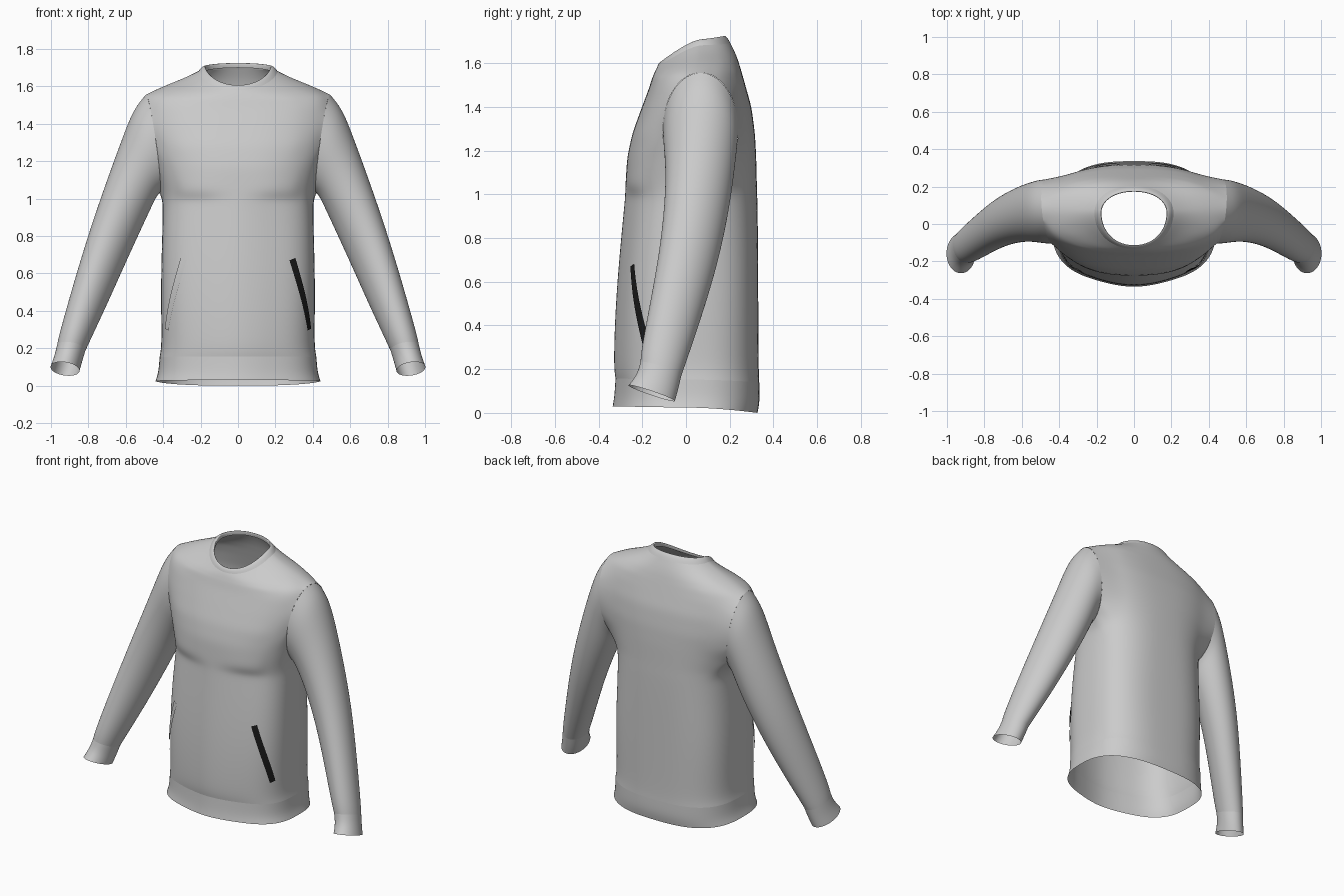
import bpy, bmesh
from math import sin, cos, pi, exp, copysign, atan2

if "Cube" in bpy.data.objects:
    bpy.data.objects.remove(bpy.data.objects["Cube"])


def make(name, verts, faces, levels=2, mirror=False):
    me = bpy.data.meshes.new(name)
    me.from_pydata(verts, [], faces)
    for p in me.polygons:
        p.use_smooth = True
    ob = bpy.data.objects.new(name, me)
    bpy.context.collection.objects.link(ob)
    if mirror:
        ob.modifiers.new("Mirror", 'MIRROR')
    if levels:
        s = ob.modifiers.new("Subsurf", 'SUBSURF')
        s.levels = s.render_levels = levels
    return ob


def loft(name, rings, **kw):
    n = len(rings[0])
    verts = [v for r in rings for v in r]
    faces = [(k * n + i, k * n + (i + 1) % n, (k + 1) * n + (i + 1) % n, (k + 1) * n + i)
             for k in range(len(rings) - 1) for i in range(n)]
    return make(name, verts, faces, **kw)


def spow(v, p):
    return copysign(abs(v) ** p, v)


def body_ring(w, ys, zs, yf, zf, yb, zb, n, count=44):
    # rounded cross-section given by its side, front and back points
    pts = []
    ridge = 0.03 if zs < 1.0 else 0.0
    for i in range(count):
        t = 2 * pi * i / count
        c, s = spow(cos(t), 2 / n), spow(sin(t), 2 / n)
        x = w * c
        if s > 0:
            y, ze = ys + (yb - ys) * s, zb
        else:
            y, ze = ys + (ys - yf - ridge) * s, zf
            y -= ridge * exp(-(x / 0.15) ** 2)
        pts.append((x, y, zs + (ze - zs) * abs(sin(t)) ** 1.25))
    return pts


def sleeve_point(r, t):
    # ellipse between an outer and inner point, tilted front to back
    xo, zo, xi, zi, yf, yb, tilt, lean = r
    c, s = cos(t), sin(t)
    return ((xo + xi) / 2 + (xo - xi) / 2 * c + lean * s,
            (yf + yb) / 2 + (yb - yf) / 2 * s,
            (zo + zi) / 2 + (zo - zi) / 2 * c + tilt * s)


def sleeve_ring(r, count=28):
    return [sleeve_point(r, 2 * pi * i / count) for i in range(count)]


# half width, side y, side z, front y, front z, back y, back z, roundness
hem = [
    (.442, 0, .025, -.340, .03, .328, .0, 2.7),
    (.426, 0, .07, -.332, .075, .339, .055, 2.7),
    (.420, 0, .153, -.327, .157, .336, .14, 2.8),
]
torso = [
    hem[-1],
    (.409, 0, .21, -.335, .21, .333, .2, 2.8),
    (.412, 0, .40, -.331, .40, .332, .40, 2.9),
    (.412, 0, .60, -.319, .60, .331, .60, 2.9),
    (.406, 0, .80, -.301, .80, .330, .80, 2.8),
    (.402, .02, .95, -.286, .95, .328, .95, 2.7),
    (.410, .04, 1.04, -.278, 1.04, .325, 1.04, 2.6),
    (.462, .06, 1.17, -.270, 1.17, .322, 1.17, 2.4),
    (.505, .06, 1.28, -.246, 1.28, .316, 1.28, 2.4),
    (.522, .06, 1.40, -.206, 1.39, .300, 1.40, 2.4),
    (.520, .06, 1.50, -.172, 1.48, .272, 1.50, 2.4),
    (.490, .06, 1.565, -.156, 1.53, .255, 1.56, 2.3),
    (.380, .06, 1.612, -.146, 1.555, .240, 1.61, 2.2),
    (.280, .06, 1.648, -.139, 1.570, .225, 1.65, 2.1),
    (.212, .06, 1.682, -.133, 1.580, .205, 1.69, 2.1),
]
collar = [
    torso[-1],
    (.192, .06, 1.706, -.126, 1.600, .190, 1.718, 2.1),
    (.172, .06, 1.714, -.111, 1.612, .170, 1.732, 2.1),
    (.176, .06, 1.680, -.116, 1.588, .175, 1.700, 2.1),
]

# outer x, outer z, inner x, inner z, front y, back y, tilt, lean
sleeve = [
    (.492, 1.558, .418, 1.03, -.107, .240, 0, .018),
    (.558, 1.482, .436, 1.01, -.104, .236, 0, .012),
    (.617, 1.33, .455, .97, -.096, .226, 0, .005),
    (.694, 1.12, .502, .87, -.094, .205, -.02, 0),
    (.794, .83, .600, .66, -.114, .152, -.04, 0),
    (.884, .53, .699, .44, -.158, .070, -.05, 0),
    (.957, .27, .788, .25, -.204, -.003, -.04, 0),
    (.968, .215, .815, .19, -.209, -.020, -.03, 0),
]
cuff = [
    sleeve[-1],
    (.982, .155, .835, .125, -.224, -.036, -.035, 0),
    (1.003, .10, .847, .08, -.264, -.050, -.036, 0),
]

# finer rings around the armholes
rows = []
for k, r in enumerate(torso):
    rows.append(r)
    if 5 <= k <= 11:
        rows.append(tuple((a + b) / 2 for a, b in zip(r, torso[k + 1])))

loft("hem_band", [body_ring(*r) for r in hem])
body = loft("torso", [body_ring(*r) for r in rows])
loft("collar", [body_ring(*r) for r in collar])
loft("sleeves", [sleeve_ring(r) for r in sleeve[::-1]], mirror=True)
loft("cuffs", [sleeve_ring(r) for r in cuff[::-1]], mirror=True)

# cut the armholes and fit their edges to the sleeve heads
arm = sleeve[0]
cy, cz = (arm[4] + arm[5]) / 2, (arm[1] + arm[3]) / 2
ry, rz = (arm[5] - arm[4]) / 2, (arm[1] - arm[3]) / 2
bm = bmesh.new()
bm.from_mesh(body.data)
inside = []
for f in bm.faces:
    c = f.calc_center_median()
    if abs(c.x) > .3 and ((c.y - cy) / ry) ** 2 + ((c.z - cz) / rz) ** 2 < 1:
        inside.append(f)
bmesh.ops.delete(bm, geom=inside, context='FACES')
for v in bm.verts:
    if v.is_boundary and abs(v.co.x) > .3 and v.co.z > .9:
        p = sleeve_point(arm, atan2((v.co.y - cy) / ry, (v.co.z - cz) / rz))
        v.co = (copysign(p[0], v.co.x), p[1], p[2])
edge = {v for v in bm.verts if v.is_boundary and v.co.z > .9}
near = [v for v in bm.verts if v not in edge and not v.is_boundary
        and abs(v.co.x) > .33 and .95 < v.co.z < 1.62]
for _ in range(3):
    bmesh.ops.smooth_vert(bm, verts=near, factor=.4,
                          use_axis_x=True, use_axis_y=True, use_axis_z=True)
bm.to_mesh(body.data)
bm.free()


# slanted pocket welts lying on the torso
def welt(name, side):
    a0, a1 = (.282, -.27, .672), (.314, -.25, .684)
    b0, b1 = (.380, -.20, .295), (.397, -.165, .305)
    verts, n = [], 12
    for i in range(n + 1):
        t = i / n
        for p, q in ((a0, b0), (a1, b1)):
            v = [u + (w - u) * t for u, w in zip(p, q)]
            verts.append((v[0] * side, v[1], v[2]))
    faces = [(2 * i, 2 * i + 2, 2 * i + 3, 2 * i + 1)[::side] for i in range(n)]
    ob = make(name, verts, faces, levels=0)
    sw = ob.modifiers.new("Wrap", 'SHRINKWRAP')
    sw.target = body
    sw.wrap_method = 'NEAREST_SURFACEPOINT'
    sw.wrap_mode = 'ABOVE_SURFACE'
    sw.offset = .007
    return ob


dark = bpy.data.materials.new("dark_trim")
dark.diffuse_color = (.01, .01, .01, 1)
dark.use_nodes = True
dark.node_tree.nodes["Principled BSDF"].inputs["Base Color"].default_value = dark.diffuse_color
welt("pocket_welt_right", 1).data.materials.append(dark)
welt("pocket_welt_left", -1)
